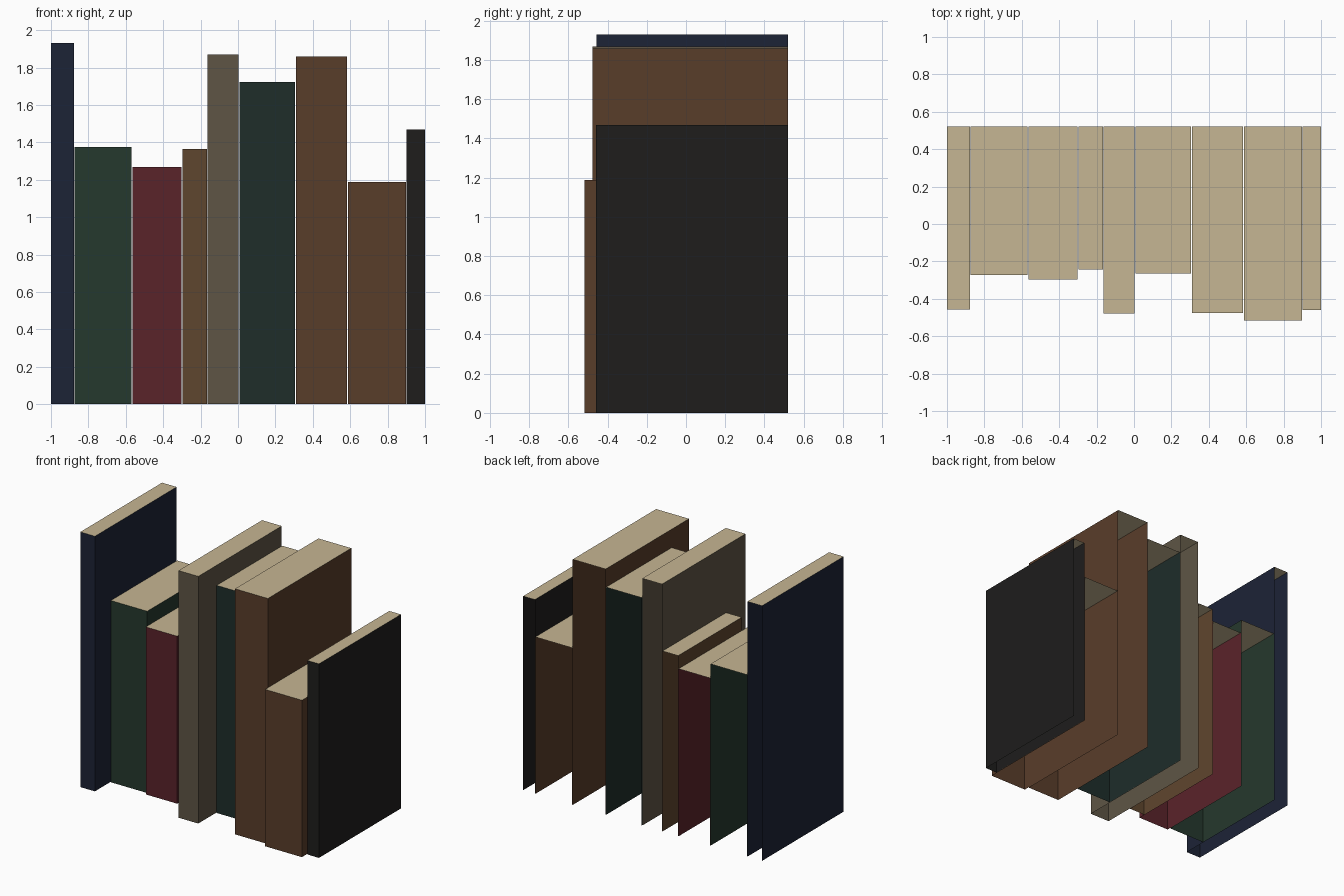
import bpy
import bmesh

BACK = 0.52

cube = bpy.data.objects.get("Cube")
if cube:
    bpy.data.objects.remove(cube, do_unlink=True)


def make_material(name, hex_code):
    """Flat matte material from an sRGB hex colour."""
    srgb = [c / 255 for c in bytes.fromhex(hex_code)]
    linear = [c / 12.92 if c < 0.04 else ((c + 0.055) / 1.055) ** 2.4 for c in srgb]
    mat = bpy.data.materials.new(name)
    mat.use_nodes = True
    mat.diffuse_color = (*linear, 1)
    bsdf = mat.node_tree.nodes["Principled BSDF"]
    bsdf.inputs["Base Color"].default_value = (*linear, 1)
    bsdf.inputs["Roughness"].default_value = 0.9
    return mat


def make_book(name, left, right, front, height, cover, pages):
    """Spine, two covers and a page top; back and underside stay open."""
    bm = bmesh.new()
    bmesh.ops.create_cube(bm, size=1)
    bm.normal_update()
    hidden = [f for f in bm.faces if f.normal.y > 0.5 or f.normal.z < -0.5]
    bmesh.ops.delete(bm, geom=hidden, context='FACES')
    for face in bm.faces:
        face.material_index = 1 if face.normal.z > 0.5 else 0
    for v in bm.verts:
        v.co.x = left if v.co.x < 0 else right
        v.co.y = front if v.co.y < 0 else BACK
        v.co.z = 0 if v.co.z < 0 else height
    mesh = bpy.data.meshes.new(name)
    bm.to_mesh(mesh)
    bm.free()
    mesh.materials.append(cover)
    mesh.materials.append(pages)
    bpy.context.collection.objects.link(bpy.data.objects.new(name, mesh))


pages = make_material("pages", "C6B693")
covers = {name: make_material(name + "_cover", code) for name, code in {
    "navy": "1C2336", "green": "25382D", "red": "5A232A", "tan": "5F462E",
    "grey": "5E5545", "teal": "1E2D2A", "brown": "593D2A", "black": "1E1D1C",
}.items()}

# Row of books: name, cover, left, right, front, height
books = [
    ("navy_book", "navy", -1.0, -0.878, -0.457, 1.93),
    ("green_book", "green", -0.873, -0.569, -0.273, 1.375),
    ("red_book", "red", -0.564, -0.302, -0.297, 1.267),
    ("tan_book", "tan", -0.298, -0.167, -0.242, 1.365),
    ("grey_book", "grey", -0.163, 0.002, -0.478, 1.87),
    ("teal_book", "teal", 0.007, 0.305, -0.265, 1.722),
    ("tall_brown_book", "brown", 0.309, 0.584, -0.477, 1.858),
    ("short_brown_book", "brown", 0.589, 0.897, -0.517, 1.187),
    ("black_book", "black", 0.902, 1.0, -0.46, 1.468),
]
for name, cover, left, right, front, height in books:
    make_book(name, left, right, front, height, covers[cover], pages)
